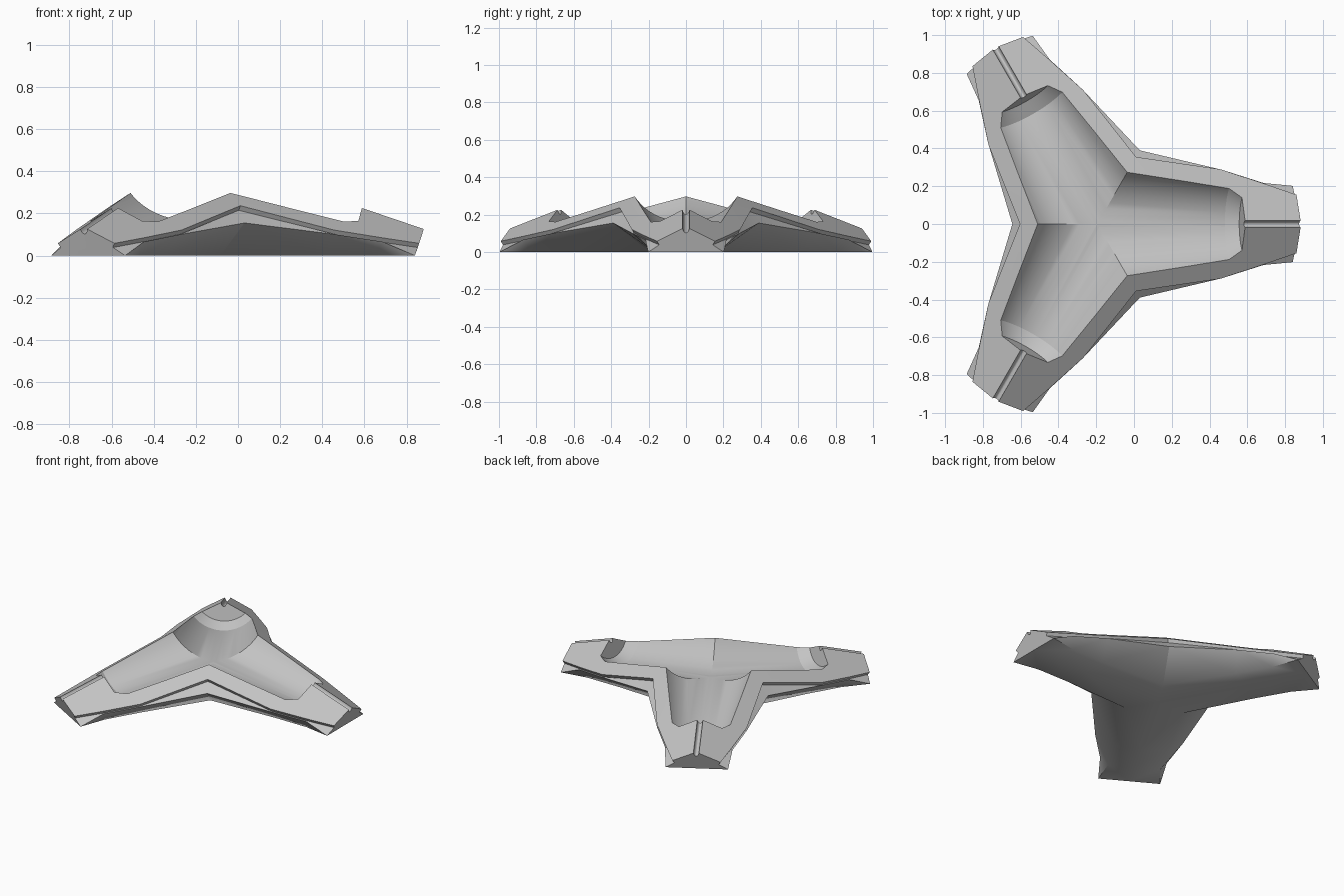
import bpy, bmesh, math
from mathutils import Matrix, Vector

old = bpy.data.objects.get("Cube")
if old:
    bpy.data.objects.remove(old)

HUB = Vector((-0.194, 0, 0))
ARMS = [math.radians(a) for a in (0, 120, 240)]

grey = bpy.data.materials.new("plain grey")
grey.use_nodes = True
colour = (0.55, 0.55, 0.55, 1)
grey.diffuse_color = colour
grey.node_tree.nodes["Principled BSDF"].inputs["Base Color"].default_value = colour


def roof(x, y):
    """Height of the sloping roof planes of one arm."""
    return 0.135 + 0.34 * (1.079 - x) - 0.55 * abs(y)


def make_object(name, bm):
    bmesh.ops.recalc_face_normals(bm, faces=bm.faces)
    mesh = bpy.data.meshes.new(name)
    bm.to_mesh(mesh)
    bm.free()
    mesh.materials.append(grey)
    ob = bpy.data.objects.new(name, mesh)
    bpy.context.collection.objects.link(ob)
    return ob


def valley(r, z):
    """Point on the line where two neighbouring arms meet."""
    return (r * math.cos(math.pi / 3), r * math.sin(math.pi / 3), z)


# Half-arm stations, hub to tip: ridge, roof edge, notch, lower edge, foot, bottom
ridge_x = (0, 0.65, 0.88, 1.079)
edge = [valley(0.41, 0)[:2], (0.65, 0.29), (0.88, 0.215), (1.054, 0.155)]
notch = [valley(0.395, 0.215)] + [(x - 0.007, y - 0.012, roof(x, y) - 0.02) for x, y in edge[1:]]
lower = [valley(0.45, 0.155), (0.66, 0.287, 0.1), (0.88, 0.217, 0.066), (1.034, 0.202, 0)]
foot = [valley(0.22, 0), (0.6, 0.17, 0), (0.85, 0.17, 0), lower[3]]
base_x = (0, 0.6, 0.85, 1.034)
stations = [[(ridge_x[i], 0, roof(ridge_x[i], 0)), (*edge[i], roof(*edge[i])),
             notch[i], lower[i], foot[i], (base_x[i], 0, 0)] for i in range(4)]

# Three-armed body
bm = bmesh.new()
for angle in ARMS:
    turn = Matrix.Rotation(angle, 3, "Z")
    for side in (1, -1):
        rows = [[bm.verts.new(turn @ Vector((x, y * side, z)) + HUB) for x, y, z in row]
                for row in stations]
        for a, b in zip(rows, rows[1:]):
            for j in range(5):
                bm.faces.new((a[j], a[j + 1], b[j + 1], b[j]))
        bm.faces.new(rows[-1])
bmesh.ops.remove_doubles(bm, verts=bm.verts, dist=0.0005)
bmesh.ops.dissolve_degenerate(bm, edges=bm.edges, dist=0.0005)
body = make_object("three_armed_bracket", bm)


def lathe_cutter(name, rings, axis, angle=0, stretch=1, segments=64):
    """Closed round solid through rings of (x, z, radius) across a sloping axis."""
    bm = bmesh.new()
    up = Vector((-axis.z, 0, axis.x))
    turn = Matrix.Rotation(angle, 3, "Z")
    loops = []
    for x, z, r in rings:
        loop = []
        for k in range(segments):
            t = math.tau * (k + 0.5) / segments
            p = Vector((x, 0, z)) + Vector((0, r * math.cos(t), 0)) + up * r * stretch * math.sin(t)
            loop.append(bm.verts.new(turn @ p + HUB))
        loops.append(loop)
    for a, b in zip(loops, loops[1:]):
        for k in range(segments):
            n = (k + 1) % segments
            bm.faces.new((a[k], a[n], b[n], b[k]))
    bm.faces.new(loops[0])
    bm.faces.new(loops[-1])
    ob = make_object(name, bm)
    ob.hide_render = True
    return ob


def cut(cutter):
    mod = body.modifiers.new("cut", "BOOLEAN")
    mod.operation = "DIFFERENCE"
    mod.solver = "EXACT"
    mod.object = cutter
    bpy.ops.object.modifier_apply(modifier=mod.name)
    bpy.data.objects.remove(cutter)


bpy.context.view_layer.objects.active = body
body.select_set(True)

# Open hub, then a tapered round trough and a narrow ridge slot on every arm
cut(lathe_cutter("hub_cutter", [(0, 0.27, 0.2), (0, 0.7, 0.2)], Vector((0, 0, 1))))
trough_axis = Vector((1, 0, -0.27)).normalized()
trough = [(0.06, 0.505, 0.345), (0.74, 0.32, 0.25), (0.803, 0.303, 0.2)]
slot_axis = Vector((1, 0, -0.34)).normalized()
slot = [(x, roof(x, 0), 0.019) for x in (0.72, 1.2)]
for angle in ARMS:
    cut(lathe_cutter("trough_cutter", trough, trough_axis, angle))
for angle in ARMS:
    cut(lathe_cutter("slot_cutter", slot, slot_axis, angle, 1.8, 24))

# Smooth shading, with the underside blending softly into the flat bottom
bpy.ops.object.shade_smooth_by_angle(angle=math.radians(25))
mesh = body.data
for e in mesh.edges:
    ends = [mesh.vertices[i].co for i in e.vertices]
    if all(p.z < 0.001 and (p - HUB).length < 1 for p in ends):
        e.use_edge_sharp = False
